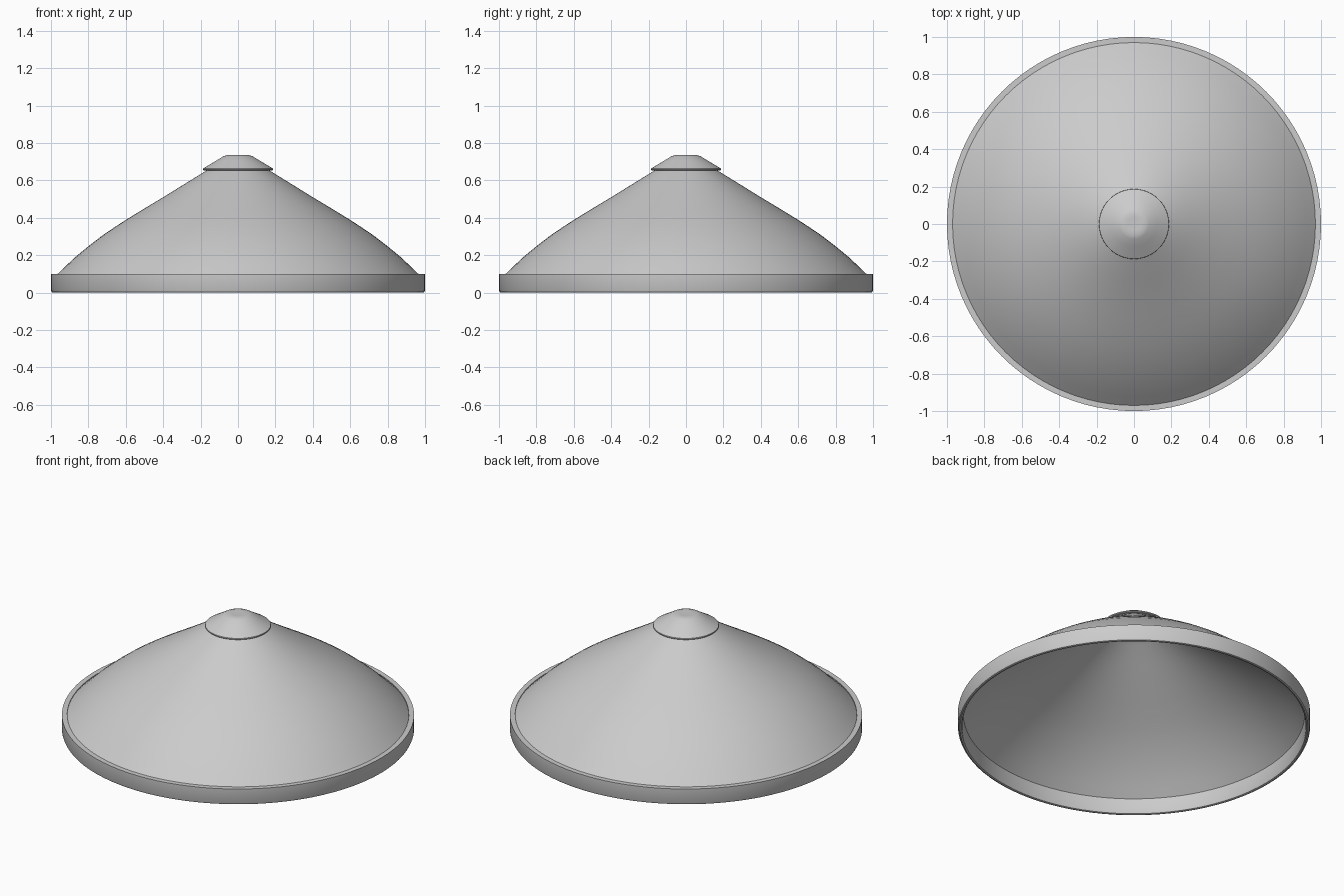
import bpy, bmesh, math
from mathutils import Matrix

if "Cube" in bpy.data.objects:
    bpy.data.objects.remove(bpy.data.objects["Cube"])

SEGMENTS = 96


def lathe(name, profile, closed=False):
    """Spin an (r, z) profile around the z axis."""
    bm = bmesh.new()
    verts = [bm.verts.new((r, 0, z)) for r, z in profile]
    edges = [bm.edges.new(pair) for pair in zip(verts, verts[1:])]
    if closed:
        edges.append(bm.edges.new((verts[-1], verts[0])))
    bmesh.ops.spin(bm, geom=verts + edges, cent=(0, 0, 0), axis=(0, 0, 1),
                   angle=math.tau, steps=SEGMENTS, use_duplicate=False)
    bmesh.ops.remove_doubles(bm, verts=bm.verts, dist=1e-4)
    bmesh.ops.recalc_face_normals(bm, faces=bm.faces)
    # Open sheets must face up / outward
    if not closed and sum(f.normal.z * f.calc_area() for f in bm.faces) < 0:
        bmesh.ops.reverse_faces(bm, faces=bm.faces)
    mesh = bpy.data.meshes.new(name)
    bm.to_mesh(mesh)
    bm.free()
    obj = bpy.data.objects.new(name, mesh)
    bpy.context.collection.objects.link(obj)
    bpy.ops.object.select_all(action='DESELECT')
    obj.select_set(True)
    bpy.context.view_layer.objects.active = obj
    bpy.ops.object.shade_smooth_by_angle(angle=math.radians(35))
    return obj


# Woven cone with a gently bulging lower slope
lathe("hat_cone", [(0.97, 0.095), (0.92, 0.143), (0.87, 0.19), (0.80, 0.248),
                   (0.73, 0.302), (0.66, 0.350), (0.59, 0.395), (0.50, 0.450),
                   (0.40, 0.510), (0.30, 0.572), (0.18, 0.646), (0.07, 0.708),
                   (0.0, 0.715)])

# Upright band around the brim, softened along the bottom
lathe("brim_band", [(0.97, 0.10), (1.0, 0.10), (1.0, 0.012), (0.996, 0.003),
                    (0.988, 0.0), (0.979, 0.003), (0.975, 0.012)], closed=True)

# Small cap on the peak with a thin lip
lathe("peak_cap", [(0.0, 0.733), (0.035, 0.735), (0.06, 0.735), (0.08, 0.728),
                   (0.12, 0.704), (0.186, 0.664), (0.187, 0.658),
                   (0.183, 0.654), (0.165, 0.655)])
